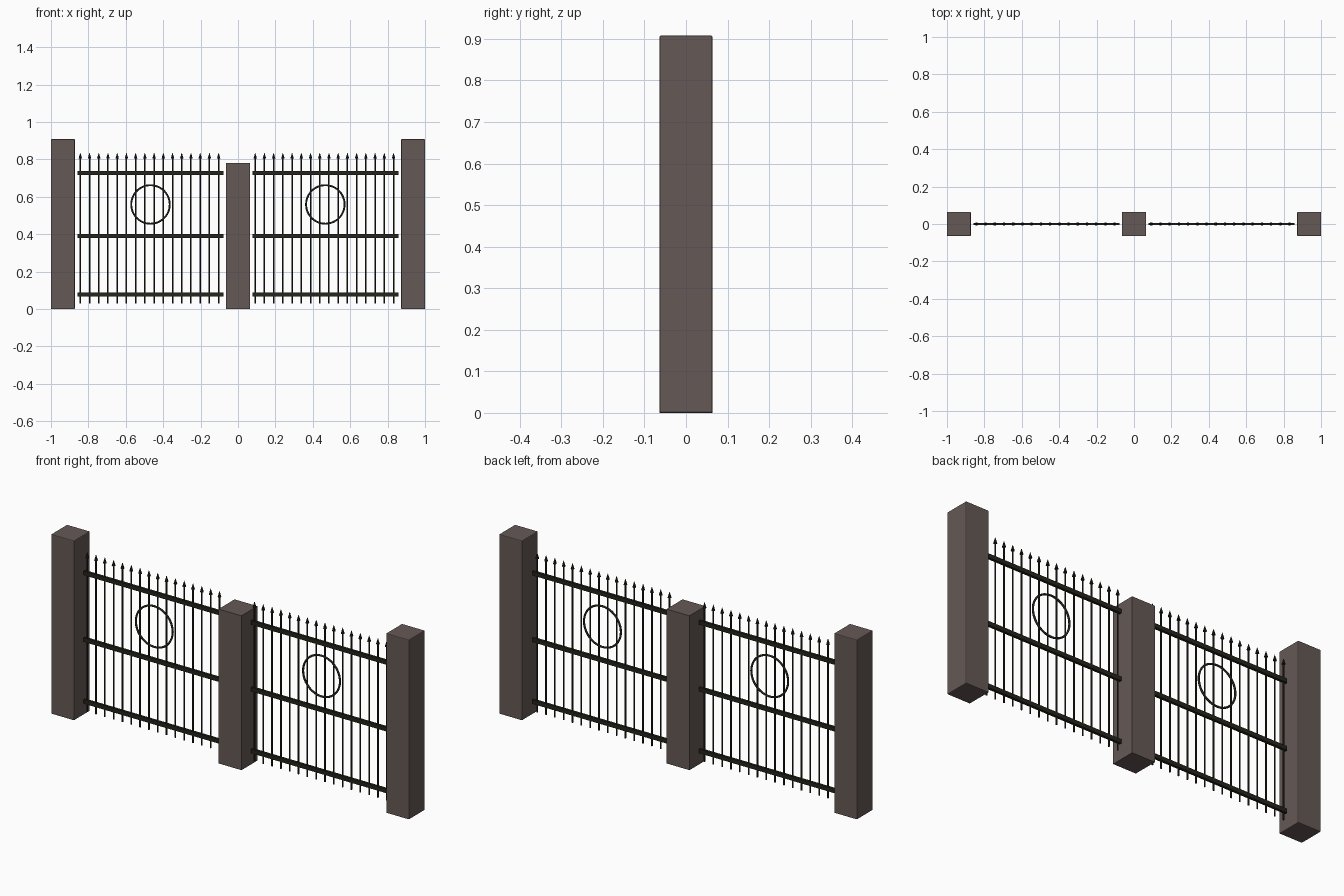
import bpy
import bmesh
from math import radians
from mathutils import Matrix, Vector

cube = bpy.data.objects.get("Cube")
if cube:
    bpy.data.objects.remove(cube, do_unlink=True)


def material(name, rgb):
    m = bpy.data.materials.new(name)
    m.use_nodes = True
    m.diffuse_color = (*rgb, 1)
    m.node_tree.nodes["Principled BSDF"].inputs["Base Color"].default_value = (*rgb, 1)
    return m


STONE = material("brown_stone", (0.13, 0.10, 0.092))
IRON = material("dark_iron", (0.018, 0.017, 0.011))


def box(bm, center, size):
    bmesh.ops.create_cube(bm, size=1, matrix=Matrix.Translation(center) @ Matrix.Diagonal((*size, 1)))


def cone(bm, x, z0, z1, r0, r1, sides=8):
    bmesh.ops.create_cone(bm, cap_ends=True, segments=sides, radius1=r0, radius2=r1,
                          depth=z1 - z0, matrix=Matrix.Translation((x, 0, (z0 + z1) / 2)))


def finish(name, bm, mat):
    mesh = bpy.data.meshes.new(name)
    bm.to_mesh(mesh)
    bm.free()
    mesh.materials.append(mat)
    obj = bpy.data.objects.new(name, mesh)
    bpy.context.collection.objects.link(obj)
    return obj


# Stone pillars: tall ones outside, a shorter one between the panels
PILLAR = 0.128
for name, x, height, bevel in (("right_pillar", -0.936, 0.908, 0.004),
                               ("middle_pillar", 0, 0.78, 0),
                               ("left_pillar", 0.936, 0.908, 0.004)):
    bm = bmesh.new()
    box(bm, Vector((x, 0, height / 2)), (PILLAR, PILLAR, height))
    pillar = finish(name, bm, STONE)
    if bevel:
        mod = pillar.modifiers.new("soft_edges", "BEVEL")
        mod.width = bevel
        mod.segments = 2

# Two identical railing panels
BARS = 16
for side, cx in (("right", -0.468), ("left", 0.467)):
    # Horizontal rails
    bm = bmesh.new()
    for z in (0.078, 0.39, 0.727):
        box(bm, Vector((cx, 0, z)), (0.78, 0.013, 0.021))
    finish(side + "_rails", bm, IRON)

    # Upright bars with pointed heads
    bars, heads = bmesh.new(), bmesh.new()
    for i in range(BARS):
        x = cx - 0.375 + i * 0.0493
        cone(bars, x, 0.03, 0.81, 0.004, 0.004)
        cone(heads, x, 0.806, 0.835, 0.009, 0.0005)
    finish(side + "_bars", bars, IRON)
    finish(side + "_spear_heads", heads, IRON)

    # Decorative ring
    bpy.ops.mesh.primitive_torus_add(location=(cx, 0, 0.559), rotation=(radians(90), 0, 0),
                                     major_radius=0.103, minor_radius=0.005,
                                     major_segments=48, minor_segments=8)
    ring = bpy.context.object
    ring.name = side + "_ring"
    ring.data.materials.append(IRON)
    bpy.ops.object.shade_smooth_by_angle(angle=radians(50))
